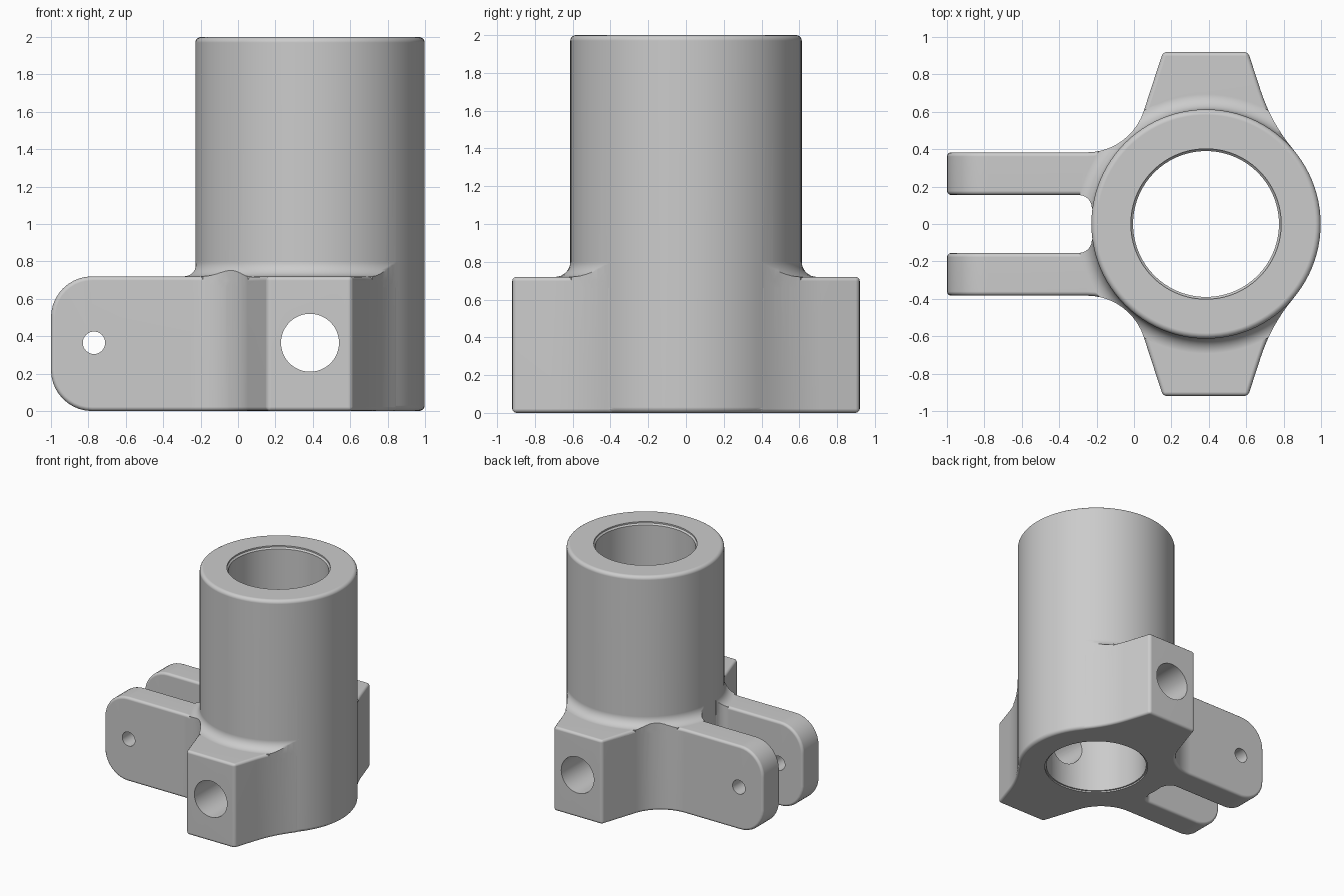
import bpy, bmesh
from math import sin, cos, pi, tan
from mathutils import Vector, Matrix

if "Cube" in bpy.data.objects:
    bpy.data.objects.remove(bpy.data.objects["Cube"])

CX, R, BORE = 0.385, 0.613, 0.39      # tube axis, outer and bore radius
BASE_H, HOLE_Z = 0.72, 0.365


def finish(name, bm):
    bmesh.ops.recalc_face_normals(bm, faces=bm.faces)
    mesh = bpy.data.meshes.new(name)
    bm.to_mesh(mesh)
    bm.free()
    obj = bpy.data.objects.new(name, mesh)
    bpy.context.collection.objects.link(obj)
    return obj


def prism(name, points, direction):
    """Extrude a closed outline."""
    bm = bmesh.new()
    face = bm.faces.new([bm.verts.new(p) for p in points])
    out = bmesh.ops.extrude_face_region(bm, geom=[face])
    verts = [v for v in out["geom"] if isinstance(v, bmesh.types.BMVert)]
    bmesh.ops.translate(bm, verts=verts, vec=direction)
    return finish(name, bm)


def lathe(name, profile, closed=False, steps=96):
    """Revolve (radius, z) points about the tube axis."""
    bm = bmesh.new()
    rings = [[bm.verts.new((CX + r * cos(2 * pi * i / steps), r * sin(2 * pi * i / steps), z))
              for i in range(steps)] for r, z in profile]
    pairs = list(zip(rings, rings[1:]))
    if closed:
        pairs.append((rings[-1], rings[0]))
    else:
        bm.faces.new(rings[0])
        bm.faces.new(rings[-1])
    for a, b in pairs:
        for i in range(steps):
            j = (i + 1) % steps
            bm.faces.new((a[i], a[j], b[j], b[i]))
    return finish(name, bm)


def cross_pin(name, x, radius, steps):
    """Cylinder along y used to drill a hole."""
    bm = bmesh.new()
    bmesh.ops.create_cone(bm, cap_ends=True, segments=steps, radius1=radius, radius2=radius, depth=3,
                          matrix=Matrix.Translation((x, 0, HOLE_Z)) @ Matrix.Rotation(pi / 2, 4, "X"))
    return finish(name, bm)


def round_corner(a, corner, b, radius, steps):
    """Points of an arc that rounds a corner between a and b."""
    a, c, b = Vector(a), Vector(corner), Vector(b)
    u, v = (a - c).normalized(), (b - c).normalized()
    half = u.angle(v) / 2
    mid = c + (u + v).normalized() * radius / sin(half)
    start, end = c + u * radius / tan(half) - mid, c + v * radius / tan(half) - mid
    sweep = start.angle(end)
    return [tuple(mid + (start * sin((1 - k / steps) * sweep) + end * sin(k / steps * sweep)) / sin(sweep))
            for k in range(steps + 1)]


def apply(obj, mod):
    bpy.ops.object.select_all(action="DESELECT")
    bpy.context.view_layer.objects.active = obj
    obj.select_set(True)
    bpy.ops.object.modifier_apply(modifier=mod.name)


def combine(obj, tool, operation, keep=False):
    mod = obj.modifiers.new("combine", "BOOLEAN")
    mod.object, mod.operation, mod.solver = tool, operation, "EXACT"
    apply(obj, mod)
    if not keep:
        bpy.data.objects.remove(tool)


# Half plan of the base: clevis arm, side boss, blend into the tube
half = [(-0.2, 0.06)]
half += round_corner((-0.225, 0), (-0.225, 0.155), (-1, 0.155), 0.07, 6)
half += [(-1.1, 0.155), (-1.1, 0.383)]
half += round_corner((-1, 0.383), (-0.02, 0.383), (0.155, 0.92), 0.32, 10)
half += [(0.155, 0.92), (0.61, 0.92)]
half += round_corner((0.61, 0.92), (0.735, 0.536), (0.855, 0.394), 0.95, 8)
half += [(0.8, 0.32)]
plan = half + [(x, -y) for x, y in reversed(half)]

base = prism("base", [(x, y, -0.1) for x, y in plan], (0, 0, 1.1))

# Concave fillet ring where the tube meets the base, trimmed to the plan
F = 0.08
curve = [(R + F - F * cos(t * pi / 16), BASE_H + F - F * sin(t * pi / 16)) for t in range(9)]
fillet = lathe("fillet", [(R - 0.04, BASE_H - 0.06), (R - 0.04, BASE_H + F)] + curve
               + [(R + F, BASE_H - 0.06)], closed=True)
combine(fillet, base, "INTERSECT", keep=True)

# Side silhouette with rounded arm ends
side = round_corner((0, 0), (-1, 0), (-1, 0.36), 0.22, 10)
side += round_corner((-1, 0.36), (-1, BASE_H), (0, BASE_H), 0.22, 10)
side += [(1.2, BASE_H), (1.2, 0)]
combine(base, prism("silhouette", [(x, -1.5, z) for x, z in side], (0, 3, 0)), "INTERSECT")
bevel = base.modifiers.new("soft edges", "BEVEL")
bevel.width, bevel.segments, bevel.angle_limit = 0.022, 3, 0.6
bevel.use_clamp_overlap = False
apply(base, bevel)

# Tube with rounded rims
E = 0.03
rim = [(R - E + E * cos(t * pi / 8), E * sin(t * pi / 8)) for t in range(5)]
body = lathe("bracket_body", [(r, E - h) for r, h in reversed(rim)] + [(r, 2 - E + h) for r, h in rim])
combine(body, base, "UNION")
combine(body, fillet, "UNION")

# Bore with chamfered mouths, boss holes and clevis pin holes
C = 0.012
combine(body, lathe("bore", [(BORE + C, -0.1), (BORE + C, C), (BORE, C), (BORE, 2 - C * 2),
                             (BORE + C, 2 - C), (BORE + C, 2.1)]), "DIFFERENCE")
combine(body, cross_pin("boss_hole", CX, 0.155, 48), "DIFFERENCE")
combine(body, cross_pin("clevis_hole", -0.77, 0.06, 32), "DIFFERENCE")

# Plain grey finish
grey = bpy.data.materials.new("grey metal")
grey.use_nodes = True
colour = (0.6, 0.6, 0.6, 1)
grey.diffuse_color = colour
grey.node_tree.nodes["Principled BSDF"].inputs["Base Color"].default_value = colour
body.data.materials.clear()
body.data.materials.append(grey)
for poly in body.data.polygons:
    poly.material_index = 0

bpy.context.view_layer.objects.active = body
body.select_set(True)
bpy.ops.object.shade_smooth_by_angle(angle=0.6)
weighted = body.modifiers.new("flat shading on flats", "WEIGHTED_NORMAL")
weighted.keep_sharp = True
